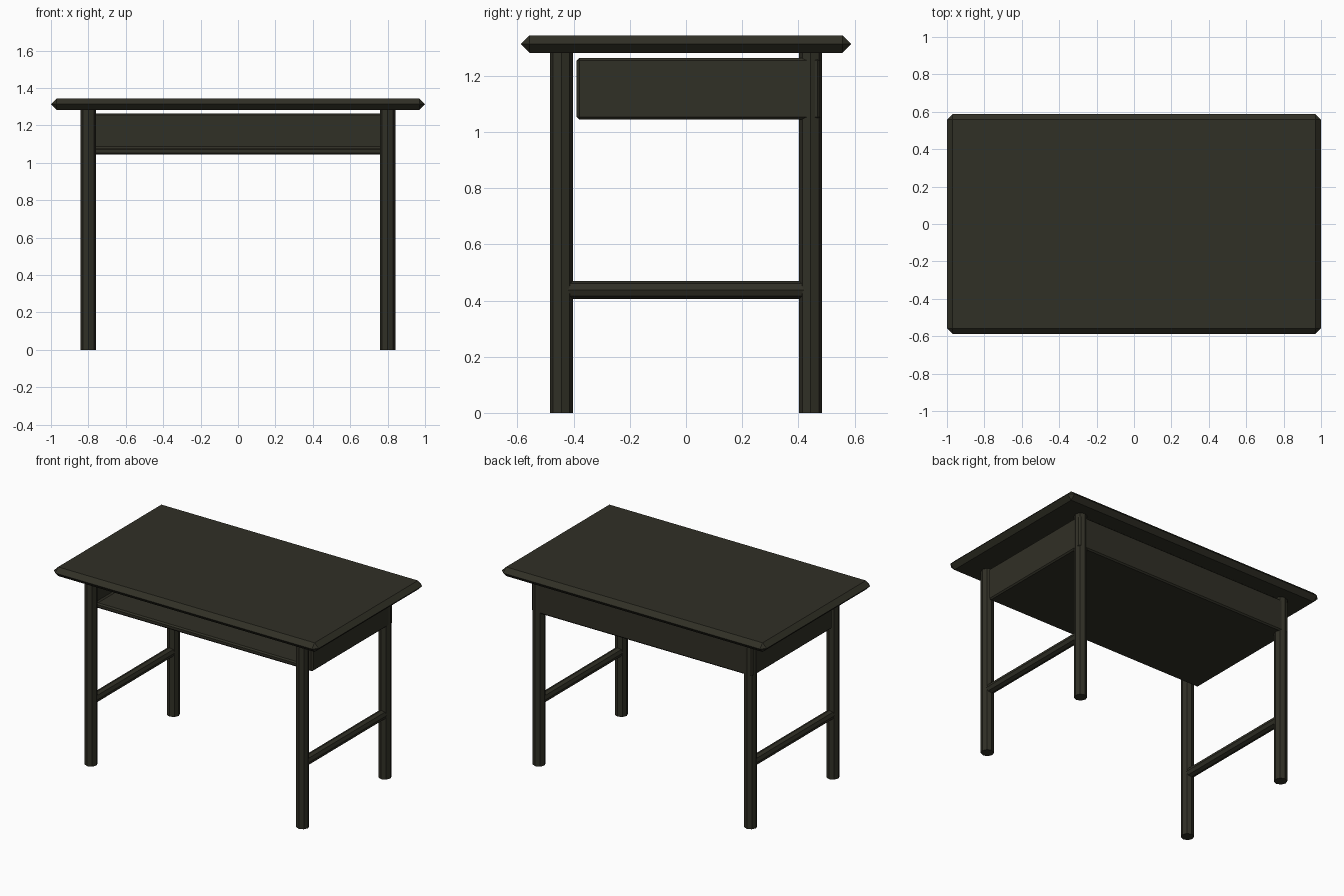
import bpy, bmesh, math
from mathutils import Matrix, Vector

if "Cube" in bpy.data.objects:
    bpy.data.objects.remove(bpy.data.objects["Cube"])

mat = bpy.data.materials.new("dark olive brown wood")
mat.diffuse_color = (0.030, 0.029, 0.019, 1)
mat.use_nodes = True
mat.node_tree.nodes["Principled BSDF"].inputs["Base Color"].default_value = mat.diffuse_color


def finish(bm, name):
    bmesh.ops.recalc_face_normals(bm, faces=bm.faces)
    me = bpy.data.meshes.new(name)
    bm.to_mesh(me)
    bm.free()
    ob = bpy.data.objects.new(name, me)
    bpy.context.collection.objects.link(ob)
    me.materials.append(mat)
    return ob


def box(lo, hi):
    bm = bmesh.new()
    lo, hi = Vector(lo), Vector(hi)
    bmesh.ops.create_cube(bm, size=1, matrix=Matrix.Translation((lo + hi) / 2)
                          @ Matrix.Diagonal((*(hi - lo), 1)))
    return bm


def bevel(ob, width):
    m = ob.modifiers.new("chamfer", 'BEVEL')
    m.width, m.segments, m.limit_method = width, 1, 'ANGLE'
    m.angle_limit = math.radians(40)


def rod(name, a, b, r):
    # eight-sided flat-faced rod from a to b
    a, b = Vector(a), Vector(b)
    bm = bmesh.new()
    rot = (b - a).to_track_quat('Z', 'Y').to_matrix().to_4x4()
    bmesh.ops.create_cone(bm, cap_ends=True, segments=8, radius1=r, radius2=r,
                          depth=(b - a).length,
                          matrix=Matrix.Translation((a + b) / 2) @ rot)
    return finish(bm, name)


# tabletop with wide chamfered edge
top = finish(box((-1, -0.588, 1.282), (1, 0.588, 1.344)), "tabletop")
bevel(top, 0.0305)

# book tray, open at the front and top
bm = box((-0.835, -0.389, 1.044), (0.835, 0.477, 1.264))
bmesh.ops.delete(bm, geom=[f for f in bm.faces
                           if f.normal.z > 0.5 or f.normal.y < -0.5],
                 context='FACES_ONLY')
tray = finish(bm, "book_tray")
for p in tray.data.polygons:  # walls must face outwards before thickening
    c = Vector((0, 0.04, 1.15))
    if (p.center - c).dot(p.normal) < 0:
        p.flip()
s = tray.modifiers.new("walls", 'SOLIDIFY')
s.thickness, s.offset, s.use_even_offset = 0.035, -1, True
bevel(tray, 0.009)

# legs and side rails
for side, x in (("left", -0.8), ("right", 0.8)):
    for end, y in (("front", -0.444), ("back", 0.444)):
        rod(f"{end}_{side}_leg", (x, y, 0), (x, y, 1.29), 0.041)
    rod(f"{side}_rail", (x, -0.43, 0.438), (x, 0.43, 0.438), 0.032)
